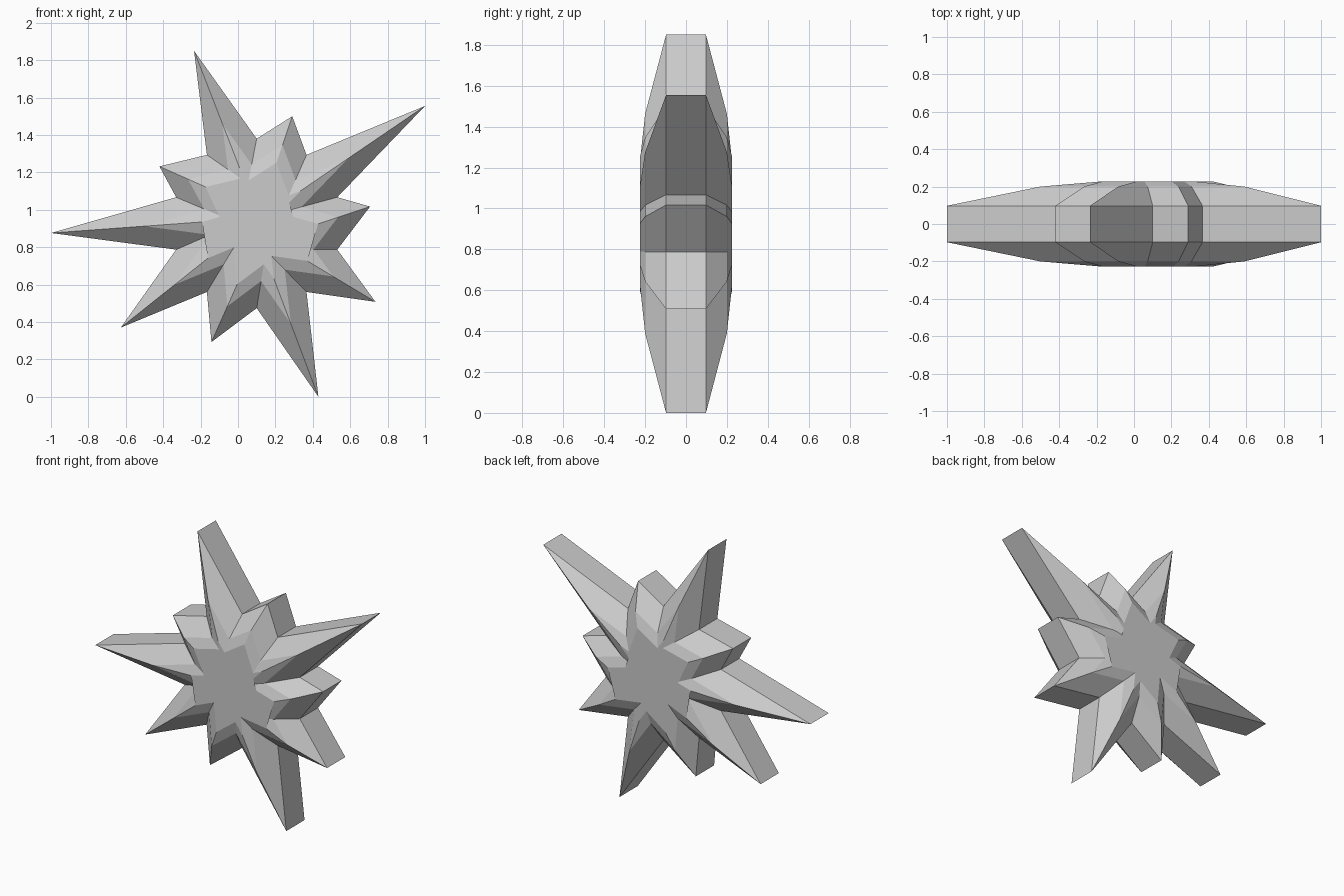
import bpy, bmesh, math
from mathutils import Vector

if "Cube" in bpy.data.objects:
    bpy.data.objects.remove(bpy.data.objects["Cube"])

# Tips of the ten uneven spikes (x, z), clockwise from the top one
tips = [(-0.235, 1.85), (0.29, 1.50), (1.0, 1.555), (0.706, 1.017), (0.735, 0.508),
        (0.43, 0.0), (-0.142, 0.293), (-0.627, 0.37), (-1.0, 0.876), (-0.42, 1.232)]
centre, valley_radius = Vector((0.10, 0.927)), 0.453

# Outline: each tip is followed by a valley on a regular decagon
outline = []
for i, tip in enumerate(tips):
    a = math.radians(90 - 36 * i)
    outline.append(Vector(tip))
    outline.append(centre + valley_radius * Vector((math.cos(a), math.sin(a))))


def inset(points, d):
    """Move every edge of a clockwise outline inward by d, with mitred corners."""
    result = []
    n = len(points)
    for i, p in enumerate(points):
        u = (p - points[i - 1]).normalized()
        v = (points[(i + 1) % n] - p).normalized()
        n1, n2 = Vector((u.y, -u.x)), Vector((v.y, -v.x))
        result.append(p + (n1 + n2) * d / (1 + n1.dot(n2)))
    return result


# Starburst body: rings from front cap to back cap, (y, inset)
half = [(0.0975, 0.0), (0.20, 0.102), (0.226, 0.165)]
levels = [(-y, d) for y, d in reversed(half)] + half
bm = bmesh.new()
rings = [[bm.verts.new((p.x, y, p.y)) for p in inset(outline, d)] for y, d in levels]
count = len(outline)
for a, b in zip(rings, rings[1:]):
    for i in range(count):
        j = (i + 1) % count
        bm.faces.new((a[i], a[j], b[j], b[i]))
caps = [bm.faces.new(rings[0]), bm.faces.new(rings[-1])]
bmesh.ops.triangulate(bm, faces=caps)
bmesh.ops.recalc_face_normals(bm, faces=bm.faces)

mesh = bpy.data.meshes.new("starburst")
bm.to_mesh(mesh)
bm.free()
bpy.context.collection.objects.link(bpy.data.objects.new("starburst", mesh))
